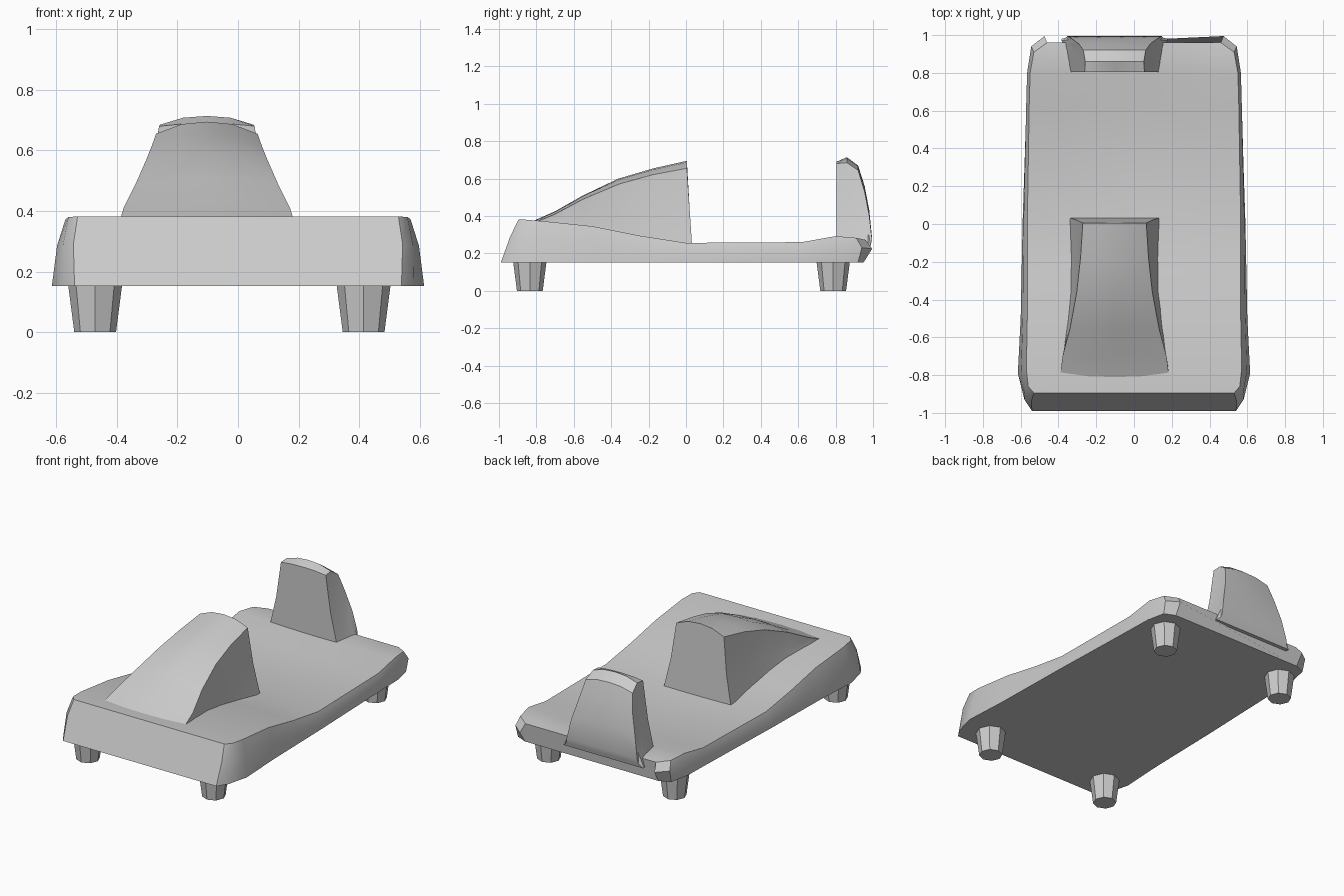
import bpy, bmesh, math

cube = bpy.data.objects.get("Cube")
if cube:
    bpy.data.objects.remove(cube, do_unlink=True)

grey = bpy.data.materials.new("plain grey")
grey.use_nodes = True
COLOUR = (0.6, 0.6, 0.6, 1)
grey.diffuse_color = COLOUR
grey.node_tree.nodes["Principled BSDF"].inputs["Base Color"].default_value = COLOUR


def finish(bm, name, smooth=True):
    """Turn a bmesh into a named, coloured object."""
    bmesh.ops.recalc_face_normals(bm, faces=bm.faces)
    mesh = bpy.data.meshes.new(name)
    bm.to_mesh(mesh)
    bm.free()
    mesh.materials.append(grey)
    obj = bpy.data.objects.new(name, mesh)
    bpy.context.collection.objects.link(obj)
    if smooth:
        bpy.ops.object.select_all(action='DESELECT')
        obj.select_set(True)
        bpy.context.view_layer.objects.active = obj
        bpy.ops.object.shade_smooth_by_angle(angle=math.radians(32))
    return obj


def loft(name, rings):
    """Skin closed rings of equal length and cap both ends."""
    bm = bmesh.new()
    rows = [[bm.verts.new(p) for p in ring] for ring in rings]
    n = len(rows[0])
    for a, b in zip(rows, rows[1:]):
        for i in range(n):
            j = (i + 1) % n
            bm.faces.new((a[i], a[j], b[j], b[i]))
    bm.faces.new(rows[0])
    bm.faces.new(rows[-1])
    return finish(bm, name)


def slab_ring(y_low, y_mid, y_top, w_low, w_top, z_top, dish):
    """Cross-section of the slab: flat underside, leaning sides, dished top."""
    z_low = 0.152
    w_mid = w_low * 0.4 + w_top * 0.6
    z_mid = z_low + (z_top - z_low) * 0.6
    half = [(w_low, y_low, z_low), (w_mid + 0.01, y_mid, z_mid), (w_top, y_top, z_top)]
    half += [(w_top * f, y_top, z_top - dish * (1 - f * f)) for f in (0.75, 0.5, 0.25)]
    middle = [(0, y_top, z_top - dish)]
    return half + middle + [(-x, y, z) for x, y, z in reversed(half)]


# Slab: front to back
loft("slab", [slab_ring(*s) for s in (
    (-0.99, -0.94, -0.895, 0.54, 0.53, 0.382, 0),
    (-0.93, -0.9, -0.86, 0.58, 0.56, 0.38, 0),
    (-0.79, -0.78, -0.77, 0.615, 0.57, 0.373, 0),
    (-0.5, -0.5, -0.5, 0.6, 0.565, 0.345, 0),
    (-0.25, -0.25, -0.25, 0.595, 0.565, 0.295, 0),
    (0, 0, 0, 0.59, 0.565, 0.256, 0.01),
    (0.3, 0.3, 0.3, 0.58, 0.56, 0.258, 0.02),
    (0.62, 0.62, 0.62, 0.57, 0.555, 0.26, 0.02),
    (0.8, 0.8, 0.8, 0.565, 0.55, 0.292, 0.02),
    (0.92, 0.94, 0.91, 0.54, 0.53, 0.283, 0.01),
    (0.95, 0.995, 0.96, 0.47, 0.46, 0.272, 0),
)])

CENTRE = -0.103


def ridge_ring(y_base, y_top, w_base, w_top, z_base, z_edge, z_top):
    """Cross-section of a tapering upright with a crowned top."""
    w_side = (w_base + w_top) / 2 - 0.01
    half = [(w_base, y_base, z_base),
            (w_side, (y_base + y_top) / 2, (z_base + z_edge) / 2),
            (w_top, y_top, z_edge),
            (w_top * 0.5, y_top, z_edge * 0.2 + z_top * 0.8)]
    whole = half + [(0, y_top, z_top)] + [(-x, y, z) for x, y, z in reversed(half)]
    return [(CENTRE + x, y, z) for x, y, z in whole]


# Front wedge, rising to an upright rear face
loft("front_wedge", [ridge_ring(*s) for s in (
    (-0.75, -0.82, 0.305, 0.29, 0.33, 0.36, 0.372),
    (-0.7, -0.7, 0.295, 0.275, 0.3, 0.41, 0.425),
    (-0.55, -0.55, 0.275, 0.235, 0.26, 0.49, 0.51),
    (-0.36, -0.36, 0.25, 0.2, 0.22, 0.57, 0.6),
    (-0.18, -0.18, 0.245, 0.18, 0.2, 0.62, 0.653),
    (0.035, 0.005, 0.245, 0.168, 0.2, 0.655, 0.695),
)])

# Rear upright with a curved back
loft("rear_upright", [ridge_ring(*s) for s in (
    (0.805, 0.805, 0.245, 0.158, 0.22, 0.68, 0.69),
    (0.86, 0.86, 0.255, 0.155, 0.22, 0.685, 0.714),
    (0.91, 0.92, 0.265, 0.165, 0.22, 0.645, 0.67),
    (0.95, 0.955, 0.275, 0.19, 0.22, 0.53, 0.56),
    (0.97, 0.98, 0.28, 0.225, 0.22, 0.4, 0.43),
    (0.98, 0.995, 0.28, 0.25, 0.22, 0.27, 0.28),
)])

# Four tapered octagonal feet
for end, y in (("front", -0.835), ("rear", 0.787)):
    for side, x in (("right", -0.472), ("left", 0.415)):
        bm = bmesh.new()
        bmesh.ops.create_cone(bm, cap_ends=True, segments=8,
                              radius1=0.069, radius2=0.091, depth=0.17)
        bmesh.ops.translate(bm, verts=bm.verts, vec=(x, y, 0.085))
        finish(bm, f"{end}_{side}_foot", smooth=False)
